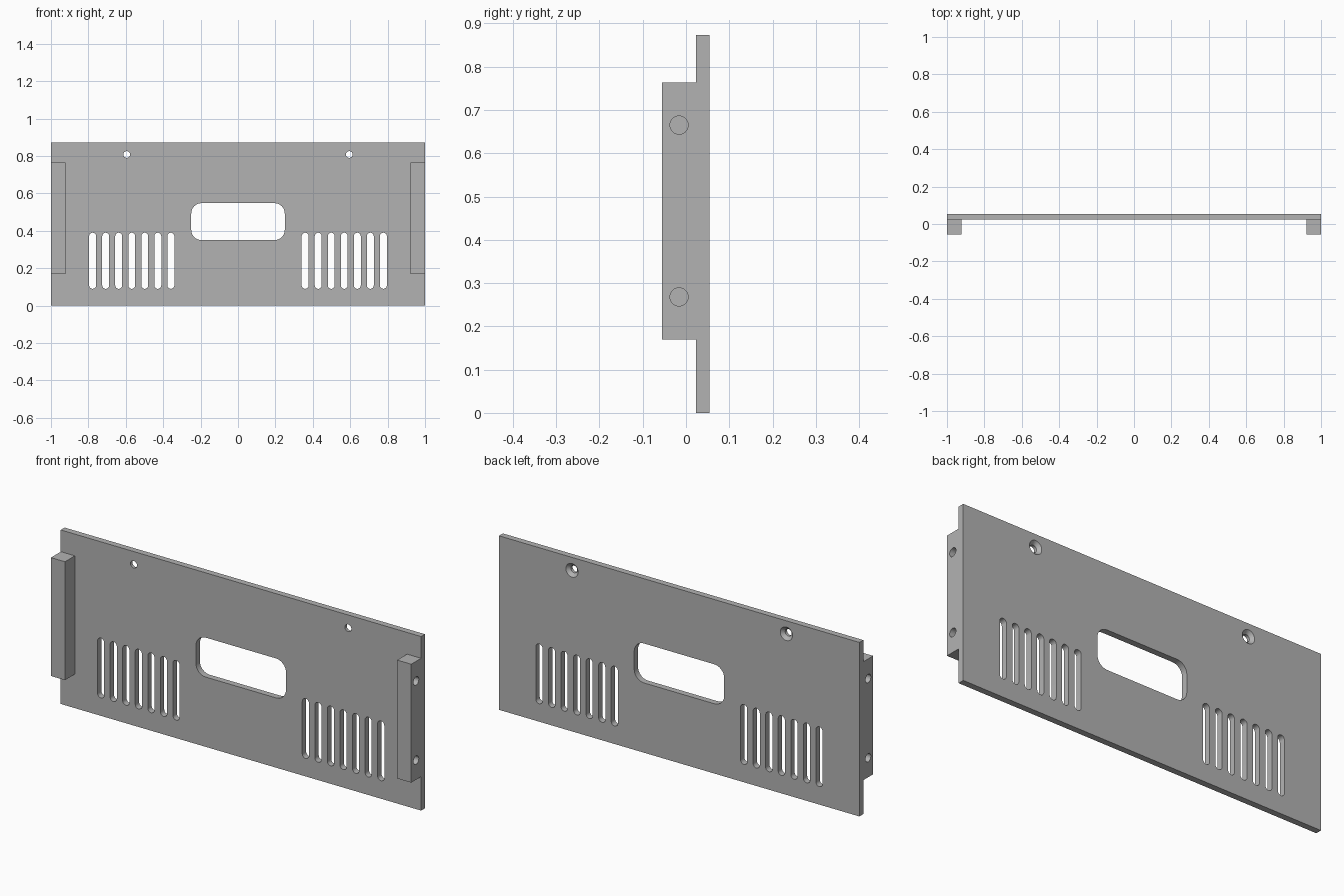
import bpy, bmesh
from math import sin, cos, pi, radians
from mathutils import Vector

if "Cube" in bpy.data.objects:
    bpy.data.objects.remove(bpy.data.objects["Cube"])

grey = bpy.data.materials.new("plain grey")
grey.use_nodes = True
grey.diffuse_color = (0.45, 0.45, 0.45, 1)
grey.node_tree.nodes["Principled BSDF"].inputs["Base Color"].default_value = grey.diffuse_color

FRONT, BACK, HEIGHT = 0.023, 0.054, 0.873


def make_object(name, bm):
    bmesh.ops.recalc_face_normals(bm, faces=bm.faces)
    mesh = bpy.data.meshes.new(name)
    bm.to_mesh(mesh)
    bm.free()
    mesh.materials.append(grey)
    obj = bpy.data.objects.new(name, mesh)
    bpy.context.collection.objects.link(obj)
    return obj


def box(name, lo, hi):
    bm = bmesh.new()
    bmesh.ops.create_cube(bm, size=1)
    lo, hi = Vector(lo), Vector(hi)
    for v in bm.verts:
        v.co = (lo + hi) / 2 + v.co * (hi - lo)
    return make_object(name, bm)


def loft(bm, rings):
    """Closed solid through rings with equal point counts."""
    rings = [[bm.verts.new(p) for p in ring] for ring in rings]
    n = len(rings[0])
    for a, b in zip(rings, rings[1:]):
        for i in range(n):
            bm.faces.new((a[i], a[(i + 1) % n], b[(i + 1) % n], b[i]))
    bm.faces.new(rings[0])
    bm.faces.new(rings[-1])


def rounded(x, z, w, h, r, steps=8):
    """Rounded rectangle outline; w and h are the full size."""
    pts = []
    for q, (sx, sz) in enumerate(((1, 1), (-1, 1), (-1, -1), (1, -1))):
        for k in range(steps + 1):
            a = (q + k / steps) * pi / 2
            p = (x + sx * (w / 2 - r) + r * cos(a), z + sz * (h / 2 - r) + r * sin(a))
            if not pts or (Vector(p) - Vector(pts[-1])).length > 1e-5:
                pts.append(p)
    if (Vector(pts[0]) - Vector(pts[-1])).length < 1e-5:
        pts.pop()
    return pts


def circle(u, v, r, n=32):
    return [(u + r * cos(2 * pi * i / n), v + r * sin(2 * pi * i / n)) for i in range(n)]


def cut(obj, bm):
    """Subtract the solids in bm from obj and smooth the curved walls."""
    cutter = make_object("cutter", bm)
    cutter.hide_render = True
    mod = obj.modifiers.new("cut", "BOOLEAN")
    mod.operation, mod.solver, mod.object = "DIFFERENCE", "EXACT", cutter
    bpy.ops.object.select_all(action="DESELECT")
    obj.select_set(True)
    bpy.context.view_layer.objects.active = obj
    bpy.ops.object.modifier_apply(modifier=mod.name)
    bpy.data.objects.remove(cutter)
    bpy.ops.object.shade_smooth_by_angle(angle=radians(30))


# Main panel with handle opening, vent slots and countersunk screw holes
panel = box("panel", (-1, FRONT, 0), (1, BACK, HEIGHT))
holes = bmesh.new()
outlines = [rounded(0, 0.449, 0.5, 0.198, 0.055)]
for side in (-1, 1):
    for i in range(7):
        outlines.append(rounded(side * (0.359 + 0.0697 * i), 0.24, 0.037, 0.3, 0.0185))
for outline in outlines:
    loft(holes, [[(x, y, z) for x, z in outline] for y in (FRONT - 0.05, BACK + 0.05)])
for side in (-1, 1):
    profile = ((FRONT - 0.02, 0.018), (BACK - 0.016, 0.018), (BACK, 0.034), (BACK + 0.002, 0.036))
    loft(holes, [[(x, y, z) for x, z in circle(side * 0.595, 0.808, r)] for y, r in profile])
cut(panel, holes)

# Side mounting blocks with blind screw holes in their outer faces
for name, side in (("left_mounting_block", 1), ("right_mounting_block", -1)):
    x0, x1 = sorted((side * 0.922, side))
    block = box(name, (x0, -0.055, 0.17), (x1, FRONT, 0.764))
    holes = bmesh.new()
    for z in (0.268, 0.665):
        ring = circle(-0.016, z, 0.021)
        loft(holes, [[(side * x, y, w) for y, w in ring] for x in (0.945, 1.05)])
    cut(block, holes)
